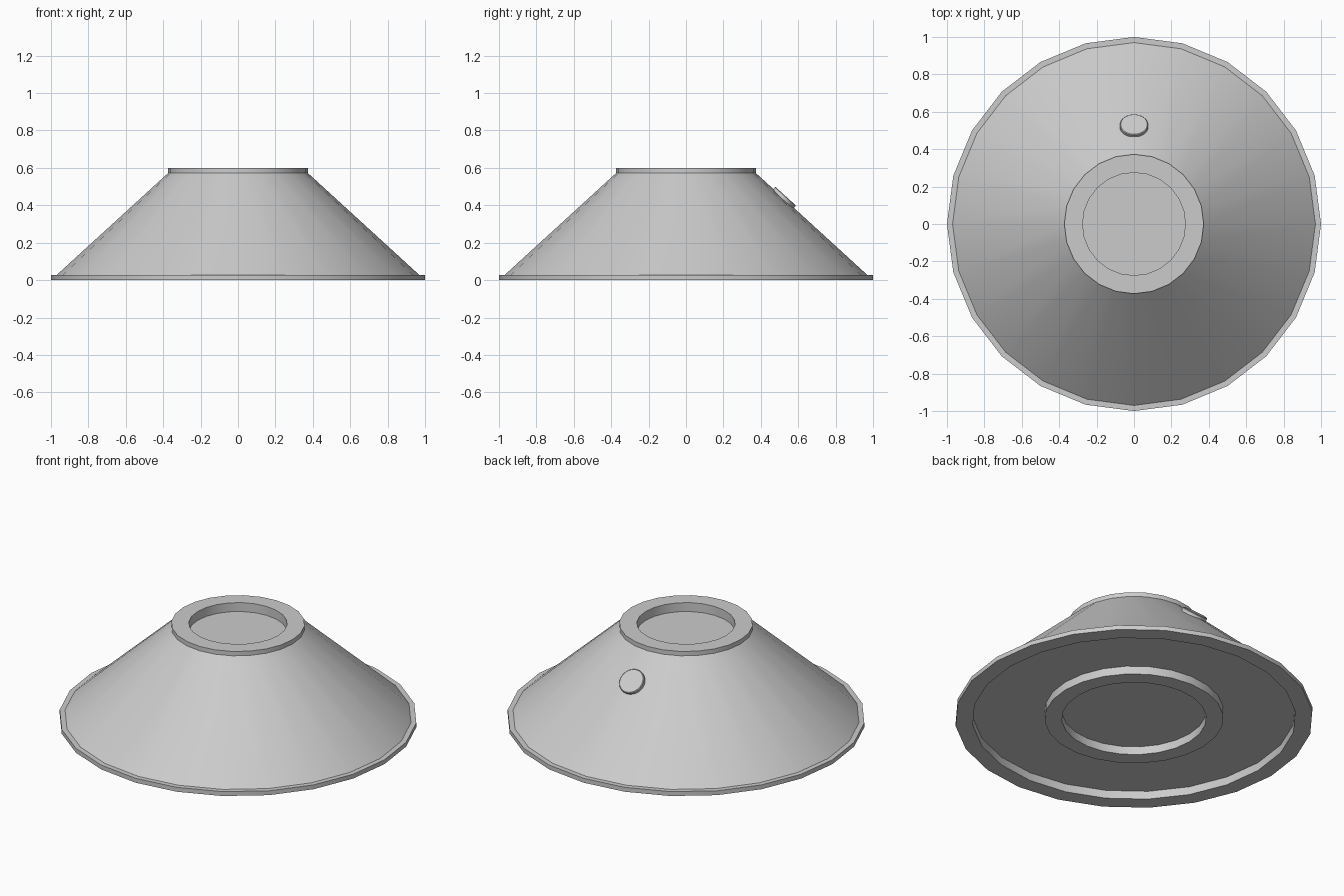
import bpy, bmesh, math
from mathutils import Matrix, Vector

if "Cube" in bpy.data.objects:
    bpy.data.objects.remove(bpy.data.objects["Cube"])

SIDES = 24


def lathe(name, profile, sides=SIDES, matrix=None):
    """Spin a (radius, height) profile round the z axis; radius 0 closes to a point."""
    bm = bmesh.new()
    rings = []
    for r, z in profile:
        if r == 0:
            rings.append([bm.verts.new((0, 0, z))] * sides)
        else:
            rings.append([bm.verts.new((r * math.cos(a), r * math.sin(a), z))
                          for a in (2 * math.pi * i / sides for i in range(sides))])
    for a, b in zip(rings, rings[1:]):
        for i in range(sides):
            j = (i + 1) % sides
            bm.faces.new(dict.fromkeys((a[i], b[i], b[j], a[j])))
    mesh = bpy.data.meshes.new(name)
    bm.to_mesh(mesh)
    bm.free()
    if matrix:
        mesh.transform(matrix)
    obj = bpy.data.objects.new(name, mesh)
    bpy.context.collection.objects.link(obj)
    bpy.ops.object.select_all(action='DESELECT')
    obj.select_set(True)
    bpy.context.view_layer.objects.active = obj
    bpy.ops.object.shade_smooth_by_angle(angle=math.radians(30))
    return obj


# Profiles run from top centre outwards and down, so normals face out
# Top rim with its round recess
lathe("top_rim", [(0, 0.545), (0.275, 0.545), (0.275, 0.6), (0.373, 0.6), (0.373, 0.573)])

# Sloping wall
lathe("cone_body", [(0.373, 0.573), (0.97, 0.027)])

# Flange at the foot, with the inner wall of the underside recess
lathe("base_flange", [(0.97, 0.027), (1, 0.027), (1, 0), (0.904, 0), (0.904, 0.05)])

# Underside floor with a raised foot ring
lathe("underside_foot_ring", [(0.904, 0.05), (0.5, 0.05), (0.5, 0), (0.404, 0),
                              (0.404, 0.05), (0, 0.05)])

# Button lying on the slope at the back
normal = Vector((0, 0.573 - 0.027, 0.97 - 0.373)).normalized()
place = Matrix.Translation((0, 0.522, 0.437)) @ normal.to_track_quat('Z', 'Y').to_matrix().to_4x4()
lathe("button", [(0, 0.016), (0.071, 0.016), (0.075, 0.012), (0.075, -0.012), (0, -0.012)], 32, place)
